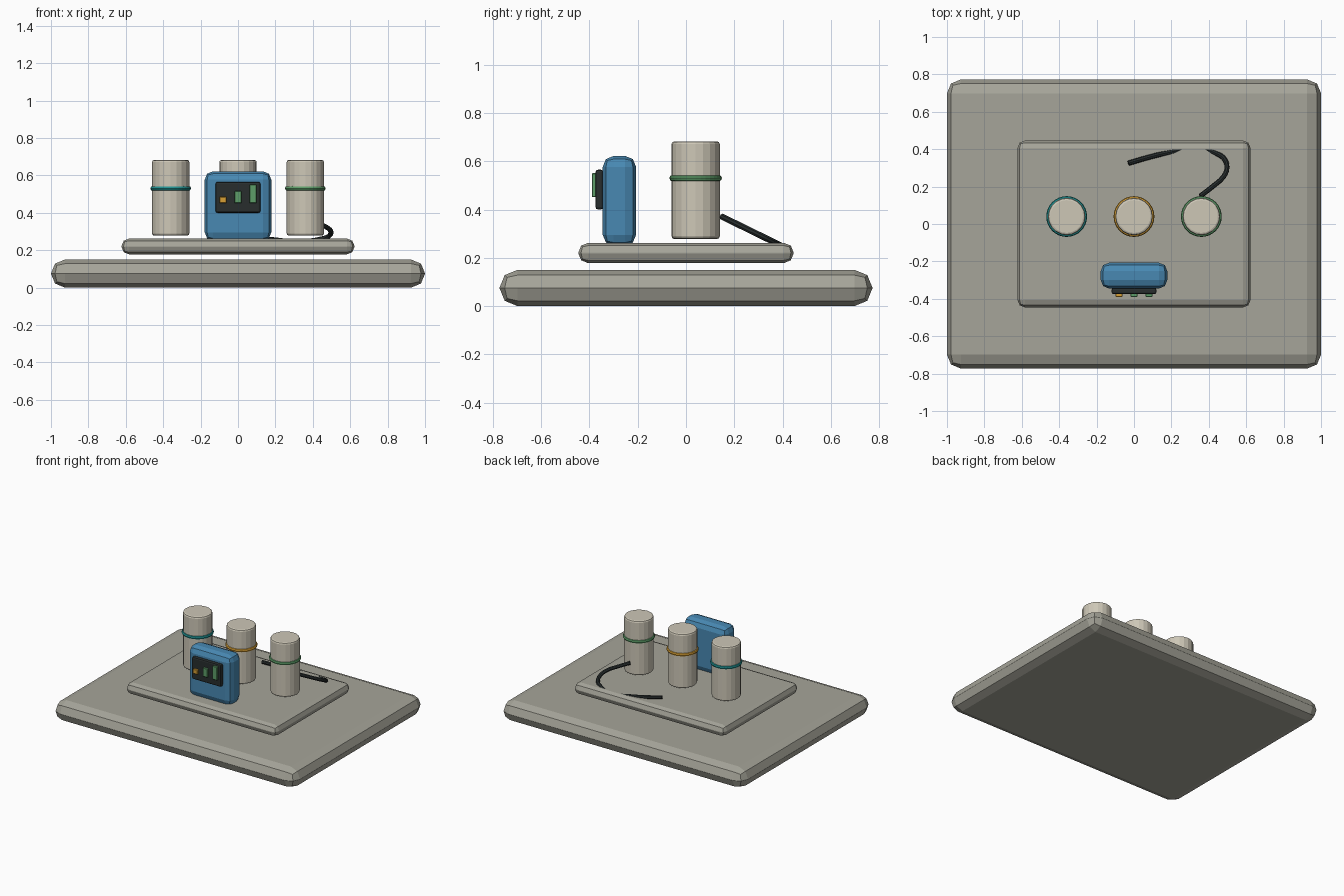
import bpy, math

if "Cube" in bpy.data.objects:
    bpy.data.objects.remove(bpy.data.objects["Cube"])


def material(name, r, g, b):
    m = bpy.data.materials.new(name)
    m.diffuse_color = (r, g, b, 1)
    m.use_nodes = True
    m.node_tree.nodes["Principled BSDF"].inputs["Base Color"].default_value = m.diffuse_color
    return m


STONE = material("stone grey", 0.38, 0.375, 0.32)
CREAM = material("warm cream", 0.61, 0.57, 0.47)
BLUE = material("mid blue", 0.065, 0.25, 0.45)
DARK = material("charcoal", 0.021, 0.027, 0.027)
AMBER = material("amber", 0.68, 0.35, 0.035)
GREEN = material("leaf green", 0.11, 0.34, 0.14)
TEAL = material("teal", 0.015, 0.29, 0.29)


def finish(name, mat, bevel=0, segments=2):
    o = bpy.context.object
    o.name = name
    o.data.materials.append(mat)
    if bevel:
        b = o.modifiers.new("bevel", 'BEVEL')
        b.width = bevel
        b.segments = segments
        b.limit_method = 'ANGLE'
        b.angle_limit = math.radians(40)
    return o


def box(name, mat, x, y, z, bevel=0, segments=2):
    """Box from (min, max) ranges on each axis."""
    bpy.ops.mesh.primitive_cube_add(size=1)
    o = bpy.context.object
    for v in o.data.vertices:
        v.co = [r[0] if c < 0 else r[1] for c, r in zip(v.co, (x, y, z))]
    return finish(name, mat, bevel, segments)


# Stacked slabs
box("base_slab", STONE, (-1, 1), (-0.773, 0.773), (0, 0.15), 0.0745)
box("upper_slab", STONE, (-0.623, 0.623), (-0.446, 0.446), (0.178, 0.262), 0.04)

# Canisters with coloured bands
for label, x, colour in (("left", -0.36, TEAL), ("middle", 0, AMBER), ("right", 0.36, GREEN)):
    bpy.ops.mesh.primitive_cylinder_add(vertices=20, radius=0.1, depth=0.405, location=(x, 0.04, 0.48))
    finish(label + "_canister", CREAM, 0.012)
    bpy.ops.mesh.primitive_torus_add(major_radius=0.096, minor_radius=0.013, major_segments=32,
                                     minor_segments=8, location=(x, 0.04, 0.53))
    finish(label + "_band", colour)

# Control box with display and level bars
box("control_box", BLUE, (-0.178, 0.178), (-0.345, -0.207), (0.25, 0.622), 0.045)
box("display_panel", DARK, (-0.12, 0.12), (-0.375, -0.343), (0.4, 0.565), 0.01)
for i, (x, height, colour) in enumerate(((-0.08, 0.035, AMBER), (0, 0.065, GREEN), (0.08, 0.1, GREEN))):
    box("level_bar_%d" % (i + 1), colour, (x - 0.019, x + 0.019), (-0.39, -0.37),
        (0.451, 0.451 + height), 0.003, 1)

# Cable that falls from the right canister, dips into the slab and rises again
path = [(0.355, 0.15), (0.42, 0.20), (0.48, 0.255), (0.497, 0.30), (0.485, 0.345), (0.455, 0.37),
        (0.33, 0.405), (0.19, 0.383), (0.08, 0.357), (-0.03, 0.325)]
curve = bpy.data.curves.new("cable", 'CURVE')
curve.dimensions = '3D'
curve.bevel_depth = 0.0135
curve.bevel_resolution = 2
curve.use_fill_caps = True
curve.resolution_u = 3
spline = curve.splines.new('BEZIER')
spline.bezier_points.add(len(path) - 1)
for p, (x, y) in zip(spline.bezier_points, path):
    p.co = (x, y, 0.37 - 0.49 * (y - 0.15))
    p.handle_left_type = p.handle_right_type = 'AUTO'
spline.use_smooth = False
curve.materials.append(DARK)
cable = bpy.data.objects.new("cable", curve)
bpy.context.collection.objects.link(cable)
